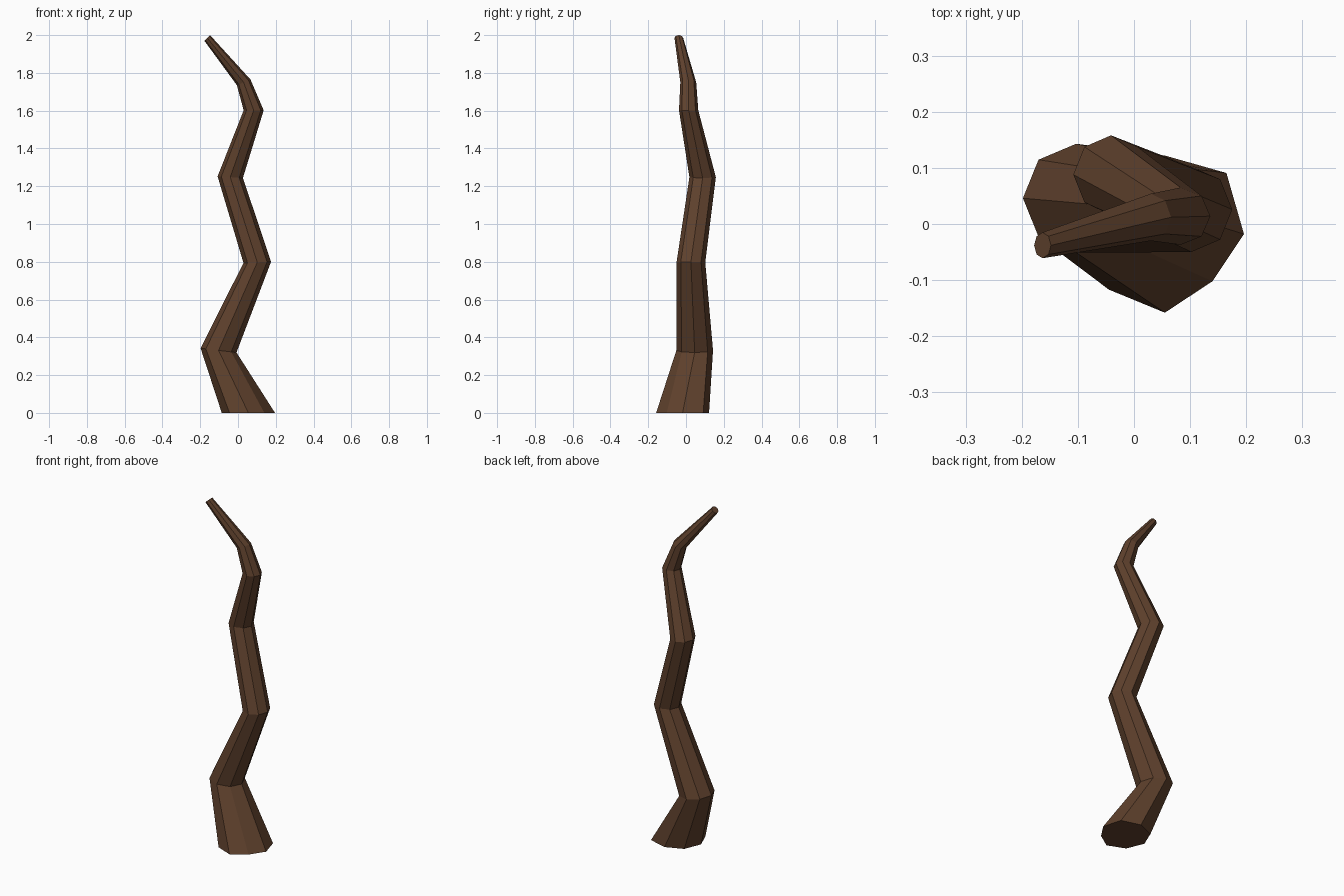
import bpy, bmesh, math

if "Cube" in bpy.data.objects:
    bpy.data.objects.remove(bpy.data.objects["Cube"])

SIDES = 8
bark = bpy.data.materials.new("dark brown bark")
bark.diffuse_color = (0.115, 0.053, 0.026, 1)
bark.use_nodes = True
bark.node_tree.nodes["Principled BSDF"].inputs["Base Color"].default_value = bark.diffuse_color

# Bends of the branch: centre x, y, z, half width x, half depth y, tilt (dz/dx)
rings = [
    (0.055, -0.018, 0.00, 0.141, 0.140, 0.0),
    (-0.103, 0.046, 0.331, 0.095, 0.097, -0.12),
    (0.102, 0.026, 0.797, 0.073, 0.076, 0.04),
    (-0.041, 0.088, 1.248, 0.067, 0.070, -0.06),
    (0.083, 0.014, 1.602, 0.053, 0.051, 0.0),
    (0.030, 0.012, 1.750, 0.036, 0.042, 0.42),
    (-0.163, -0.038, 1.985, 0.015, 0.023, 1.0),
]
# Slightly uneven foot
foot = [1.0, 1.1, 1.0, 1.0, 1.0, 1.0, 1.0, 0.85]

bm = bmesh.new()
loops = []
for n, (cx, cy, cz, rx, ry, tilt) in enumerate(rings):
    loop = []
    for i in range(SIDES):
        a = math.tau * i / SIDES
        k = foot[i] if n == 0 else 1.0
        dx = k * rx * math.cos(a)
        loop.append(bm.verts.new((cx + dx, cy + k * ry * math.sin(a), cz + tilt * dx)))
    loops.append(loop)

# Bark sides between neighbouring rings, then the two end caps
for lo, hi in zip(loops, loops[1:]):
    for i in range(SIDES):
        j = (i + 1) % SIDES
        bm.faces.new((lo[i], lo[j], hi[j], hi[i]))
bm.faces.new(loops[0][::-1])
bm.faces.new(loops[-1])
bmesh.ops.recalc_face_normals(bm, faces=bm.faces[:])

mesh = bpy.data.meshes.new("crooked_branch")
bm.to_mesh(mesh)
bm.free()
mesh.materials.append(bark)
bpy.context.collection.objects.link(bpy.data.objects.new("crooked_branch", mesh))
